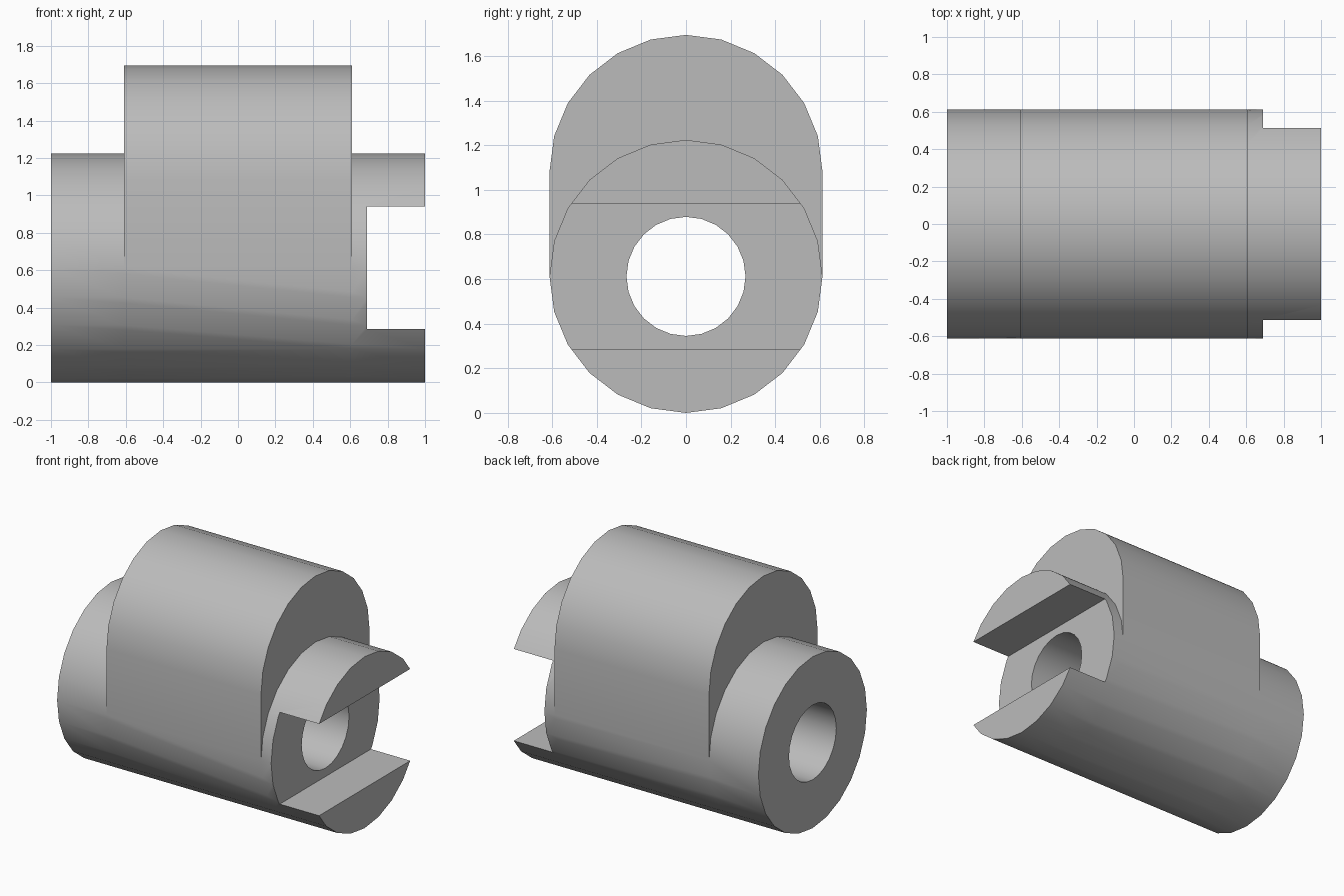
import bpy
import bmesh
from math import sin, cos, pi, radians

cube = bpy.data.objects.get("Cube")
if cube:
    bpy.data.objects.remove(cube, do_unlink=True)

R = 0.612          # outer radius, also the axis height
BORE = 0.267
CAM_TOP = 1.083    # centre height of the raised lobe
STEPS = 24

grey = bpy.data.materials.new("plain grey")
grey.use_nodes = True
colour = (0.5, 0.5, 0.5, 1)
grey.diffuse_color = colour
grey.node_tree.nodes["Principled BSDF"].inputs["Base Color"].default_value = colour


def arc(radius, z, first, last):
    """Points (y, z) on a circle, counted in steps from +y."""
    return [(radius * cos(2 * pi * i / STEPS), z + radius * sin(2 * pi * i / STEPS))
            for i in range(first, last)]


def prism(name, outline, x0, x1):
    """Extrude a (y, z) outline along x."""
    bm = bmesh.new()
    face = bm.faces.new([bm.verts.new((x0, y, z)) for y, z in outline])
    out = bmesh.ops.extrude_face_region(bm, geom=[face])
    moved = [v for v in out["geom"] if isinstance(v, bmesh.types.BMVert)]
    bmesh.ops.translate(bm, verts=moved, vec=(x1 - x0, 0, 0))
    bmesh.ops.recalc_face_normals(bm, faces=bm.faces)
    mesh = bpy.data.meshes.new(name)
    bm.to_mesh(mesh)
    bm.free()
    mesh.materials.append(grey)
    obj = bpy.data.objects.new(name, mesh)
    bpy.context.collection.objects.link(obj)
    return obj


def combine(target, tool, operation):
    """Apply a boolean and discard the tool."""
    mod = target.modifiers.new(operation.lower(), "BOOLEAN")
    mod.operation = operation
    mod.solver = "EXACT"
    mod.object = tool
    bpy.context.view_layer.objects.active = target
    bpy.ops.object.modifier_apply(modifier=mod.name)
    bpy.data.objects.remove(tool, do_unlink=True)


# Round sleeve with a taller lobe over its middle
half = STEPS // 2
sleeve = prism("slotted_cam_sleeve", arc(R, R, 0, STEPS), -1, 1)
lobe_outline = arc(R, CAM_TOP, 0, half + 1) + arc(R, R, half, STEPS + 1)
lobe = prism("cam_lobe", lobe_outline, -0.61, 0.61)
combine(sleeve, lobe, "UNION")

# Through bore
combine(sleeve, prism("bore_cutter", arc(BORE, R, 0, STEPS), -1.2, 1.2), "DIFFERENCE")

# Cross slot in the left end
slot = [(-1, 0.285), (1, 0.285), (1, 0.94), (-1, 0.94)]
combine(sleeve, prism("slot_cutter", slot, 0.69, 1.2), "DIFFERENCE")

# Smooth curves, crisp edges
bpy.ops.object.select_all(action="DESELECT")
sleeve.select_set(True)
bpy.context.view_layer.objects.active = sleeve
bpy.ops.object.shade_smooth_by_angle(angle=radians(30))
